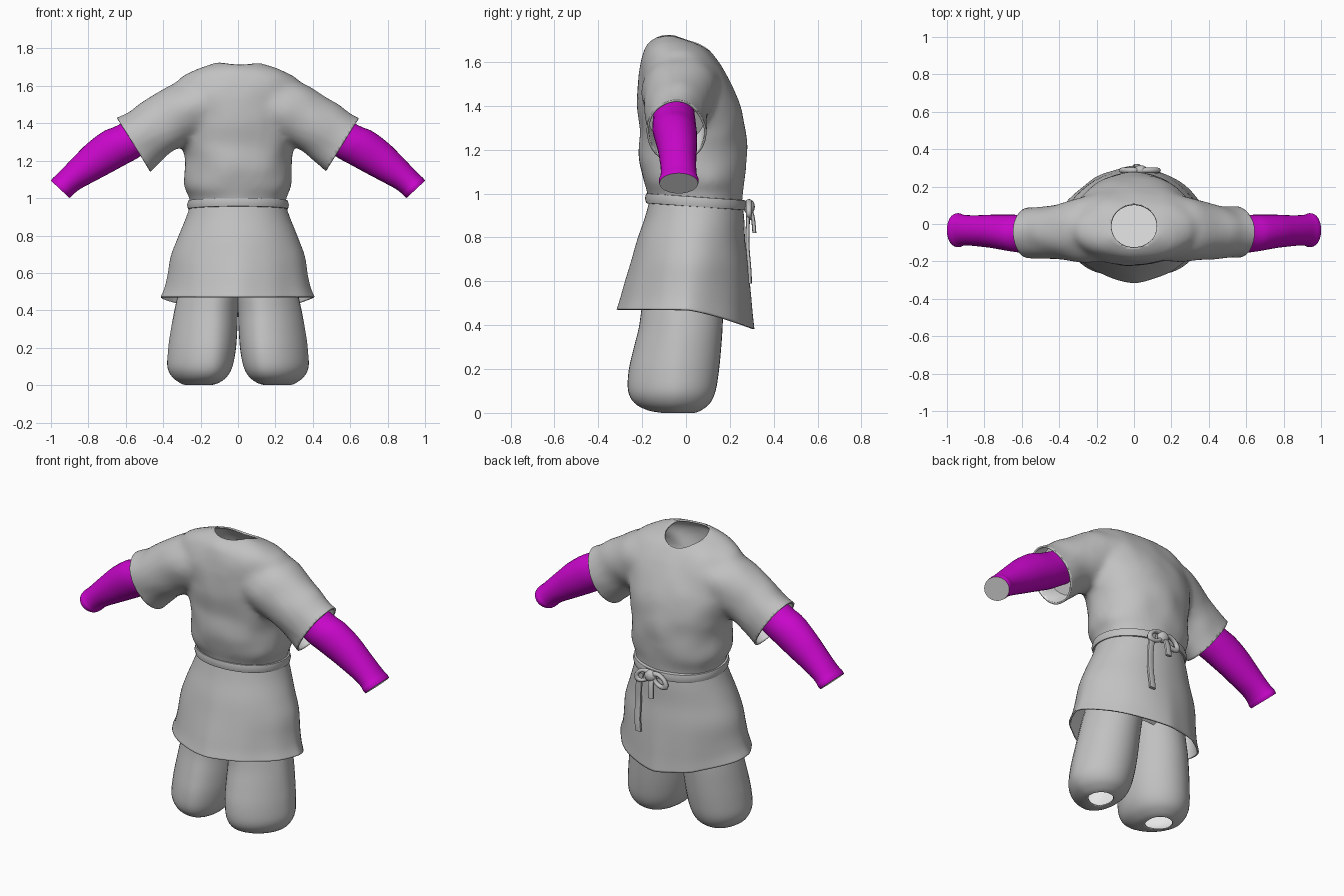
import bpy, bmesh, math
from mathutils import Vector, noise

if "Cube" in bpy.data.objects:
    bpy.data.objects.remove(bpy.data.objects["Cube"])


def material(name, rgb):
    m = bpy.data.materials.new(name)
    m.diffuse_color = (*rgb, 1)
    m.use_nodes = True
    m.node_tree.nodes["Principled BSDF"].inputs["Base Color"].default_value = m.diffuse_color
    return m


GREY = material("cloth grey", (0.535, 0.535, 0.535))
PALE = material("pale grey", (0.8, 0.8, 0.8))
MAGENTA = material("magenta", (0.58, 0.002, 0.59))


def refine(rows, n=4):
    """Catmull-Rom interpolation of a table of section sizes."""
    out = []
    for i in range(len(rows) - 1):
        a, b, c, d = (rows[max(i - 1, 0)], rows[i], rows[i + 1], rows[min(i + 2, len(rows) - 1)])
        for k in range(n):
            t = k / n
            out.append([0.5 * (2 * q + (r - p) * t + (2 * p - 5 * q + 4 * r - s) * t * t
                               + (3 * q - p - 3 * r + s) * t ** 3)
                        for p, q, r, s in zip(a, b, c, d)])
    return out + [list(rows[-1])]


def unit(n, front=2.0, back=None):
    """Points of a unit superellipse, with its own roundness front and back."""
    pts = []
    for i in range(n):
        a = 2 * math.pi * i / n
        c, s = math.cos(a), math.sin(a)
        e = 2 / (front if s < 0 or back is None else back)
        pts.append((math.copysign(abs(c) ** e, c), math.copysign(abs(s) ** e, s)))
    return pts


def level_ring(z, x0, x1, y0, y1, n=48, front=2.1, back=None):
    return [Vector(((x0 + x1) / 2 + (x1 - x0) / 2 * u, (y0 + y1) / 2 + (y1 - y0) / 2 * v, z))
            for u, v in unit(n, front, back)]


def arm_ring(x, z, half, yc, yh, side, slope=0.62, n=32):
    """Section across an arm that slopes down and outward."""
    up = Vector((math.sin(slope), 0, math.cos(slope)))
    pts = [Vector((x, yc, z)) + up * (half * v) + Vector((0, yh * u, 0)) for u, v in unit(n)]
    return [Vector((side * q.x, q.y, q.z)) for q in pts]


def shade(ob):
    bpy.ops.object.select_all(action='DESELECT')
    bpy.context.view_layer.objects.active = ob
    ob.select_set(True)
    bpy.ops.object.shade_smooth_by_angle(angle=math.radians(50))


def loft(name, rings, mat, caps=(False, False), cap_mat=None):
    bm = bmesh.new()
    vs = [[bm.verts.new(p) for p in r] for r in rings]
    n = len(rings[0])
    for a, b in zip(vs, vs[1:]):
        for i in range(n):
            bm.faces.new((a[i], a[(i + 1) % n], b[(i + 1) % n], b[i]))
    for on, ring in zip(caps, (vs[0][::-1], vs[-1])):
        if on:
            bm.faces.new(ring).material_index = 1 if cap_mat else 0
    bmesh.ops.recalc_face_normals(bm, faces=bm.faces)
    me = bpy.data.meshes.new(name)
    bm.to_mesh(me)
    bm.free()
    ob = bpy.data.objects.new(name, me)
    bpy.context.collection.objects.link(ob)
    me.materials.append(mat)
    if cap_mat:
        me.materials.append(cap_mat)
    shade(ob)
    return ob


def add_lining(ob, thickness=0.01):
    """Thin pale inner layer behind the cloth."""
    ob.data.materials.append(PALE)
    m = ob.modifiers.new("lining", 'SOLIDIFY')
    m.thickness = thickness
    m.offset = -1
    m.material_offset = 1


# Shirt: torso rows are z, half width, front y, back y
torso = [(0.90, 0.25, -0.165, 0.252), (0.97, 0.252, -0.166, 0.255), (1.02, 0.26, -0.176, 0.262),
         (1.07, 0.287, -0.195, 0.268), (1.15, 0.286, -0.21, 0.272), (1.22, 0.283, -0.212, 0.275),
         (1.30, 0.302, -0.212, 0.27), (1.40, 0.325, -0.217, 0.25), (1.50, 0.345, -0.22, 0.21),
         (1.58, 0.345, -0.212, 0.17), (1.645, 0.315, -0.192, 0.125), (1.69, 0.235, -0.172, 0.072),
         (1.715, 0.165, -0.145, 0.01), (1.732, 0.115, -0.115, -0.04)]
shirt = loft("shirt", [level_ring(z, -w, w, f, b) for z, w, f, b in refine(torso)], GREY, (True, True))

# Sleeve rows are x, z, half height, y centre, half depth
sleeve = [(0.16, 1.505, 0.18, -0.02, 0.18), (0.25, 1.478, 0.172, -0.025, 0.175),
          (0.34, 1.437, 0.165, -0.035, 0.158), (0.435, 1.387, 0.156, -0.043, 0.142),
          (0.50, 1.337, 0.157, -0.045, 0.137), (0.56, 1.295, 0.167, -0.045, 0.136),
          (0.64, 1.24, 0.18, -0.045, 0.137)]
parts = [loft("sleeve", [arm_ring(*r, s) for r in refine(sleeve)], GREY, (True, True)) for s in (1, -1)]

# Fuse sleeves and torso into one soft garment
bpy.ops.object.select_all(action='DESELECT')
for ob in parts + [shirt]:
    ob.select_set(True)
bpy.context.view_layer.objects.active = shirt
bpy.ops.object.join()
fuse = shirt.modifiers.new("fuse", 'REMESH')
fuse.mode = 'VOXEL'
fuse.voxel_size = 0.018
soften = shirt.modifiers.new("soften", 'SMOOTH')
soften.factor = 0.5
soften.iterations = 8
for m in ("fuse", "soften"):
    bpy.ops.object.modifier_apply(modifier=m)

# Light cloth folds
bm = bmesh.new()
bm.from_mesh(shirt.data)
bm.normal_update()
for v, nrm in [(v, v.normal.copy()) for v in bm.verts]:
    v.co += nrm * (0.002 + 0.009 * noise.noise(v.co * 7.0))
bm.to_mesh(shirt.data)
bm.free()

# Round neck opening sunk straight down into the shoulders
NX, NY, NC = 0.122, 0.118, -0.01
cutter = loft("neck_cutter", [level_ring(z, -NX, NX, NC - NY, NC + NY, 48, 2) for z in (1.45, 2.0)],
              GREY, (True, True))
cutter.hide_render = True
neck = shirt.modifiers.new("neck", 'BOOLEAN')
neck.operation = 'DIFFERENCE'
neck.solver = 'EXACT'
neck.object = cutter
bpy.context.view_layer.objects.active = shirt
bpy.ops.object.modifier_apply(modifier="neck")
bpy.data.objects.remove(cutter)

# Open the neck, waist and cuffs
bm = bmesh.new()
bm.from_mesh(shirt.data)
pit = [f for f in bm.faces if all(v.co.z > 1.4 and (v.co.x / NX) ** 2 + ((v.co.y - NC) / NY) ** 2 < 1.004
                                  for v in f.verts)]
bmesh.ops.delete(bm, geom=pit, context='FACES')
cuts = [((0, 0, 0.97), (0, 0, -1))]
cuts += [((s * 0.557, 0, 1.295), (s * 0.85, 0, -0.53)) for s in (1, -1)]
for co, no in cuts:
    bmesh.ops.bisect_plane(bm, geom=bm.verts[:] + bm.edges[:] + bm.faces[:], plane_co=co,
                           plane_no=Vector(no).normalized(), clear_outer=True)
bm.to_mesh(shirt.data)
bm.free()
shirt.data.materials.clear()
shirt.data.materials.append(GREY)
shade(shirt)
add_lining(shirt)

# Skirt: flared, pointed front and back, with the hem dipping at the back
skirt = [(0.482, 0.412, -0.316, 0.31), (0.53, 0.392, -0.30, 0.304), (0.60, 0.376, -0.28, 0.297),
         (0.70, 0.36, -0.25, 0.285), (0.80, 0.322, -0.222, 0.27), (0.90, 0.28, -0.188, 0.265),
         (0.98, 0.252, -0.166, 0.256)]
rings = []
for z, w, f, b in refine(skirt):
    low = max(0.0, (0.98 - z) / 0.5)
    ring = level_ring(z, -w, w, f, b, 72, 2.1 - 0.5 * low, 2.1 - 0.45 * low)
    for p in ring:
        k = 1 + 0.03 * low * noise.noise(Vector((p.x * 7, p.y * 7, z * 2)))
        p.x, p.y = p.x * k, p.y * k
        p.z -= 0.085 * low ** 2 * max(0.0, p.y / 0.3) ** 1.3
    rings.append(ring)
add_lining(loft("skirt", rings, GREY))

# Belt: tilted band around the waist
rings = []
for out, dz in ((-0.01, -0.024), (0.012, -0.022), (0.017, 0), (0.012, 0.022), (-0.01, 0.024)):
    ring = level_ring(0, -0.255 - out, 0.255 + out, -0.17 - out, 0.26 + out, 64)
    for p in ring:
        p.z = 0.976 - 0.07 * p.y + dz
    rings.append(ring)
loft("belt", rings, GREY)


def strap(name, path, w, t):
    """Flat hanging strip along a list of points."""
    rings = [[Vector((x + w * u, y + t * v, z)) for u, v in unit(12, 4)] for x, y, z in refine(path)]
    loft(name, rings, GREY, (True, True))


# Knot at the back with a long tail, a short tail and two loops
strap("long_tail", [(0.10, 0.282, 0.95), (0.115, 0.282, 0.88), (0.12, 0.28, 0.78),
                    (0.12, 0.288, 0.68), (0.115, 0.291, 0.63), (0.113, 0.291, 0.60)], 0.019, 0.009)
strap("short_tail", [(0.03, 0.29, 0.95), (0.02, 0.305, 0.90), (0.015, 0.312, 0.83)], 0.018, 0.009)
for name, x, z, turn in (("left_loop", 0.085, 0.94, 0.5), ("right_loop", -0.025, 0.935, -0.6)):
    bpy.ops.mesh.primitive_torus_add(major_radius=0.035, minor_radius=0.014, major_segments=24,
                                     minor_segments=8, location=(x, 0.287, z),
                                     rotation=(math.pi / 2, turn, 0))
    ob = bpy.context.object
    ob.name = name
    ob.scale = (1.3, 0.8, 1)
    ob.data.materials.append(GREY)
    shade(ob)
bpy.ops.mesh.primitive_uv_sphere_add(segments=16, ring_count=10, location=(0.035, 0.288, 0.95))
knot = bpy.context.object
knot.name = "knot"
knot.scale = (0.036, 0.026, 0.034)
knot.data.materials.append(GREY)
shade(knot)

# Arms: rows as for the sleeves, plus the tilt of each section
arm = [(0.46, 1.39, 0.095, -0.055, 0.092), (0.59, 1.312, 0.103, -0.053, 0.1),
       (0.66, 1.278, 0.107, -0.048, 0.098), (0.75, 1.22, 0.099, -0.04, 0.09),
       (0.82, 1.168, 0.086, -0.037, 0.084), (0.885, 1.118, 0.073, -0.034, 0.081),
       (0.92, 1.087, 0.069, -0.033, 0.084), (0.938, 1.07, 0.07, -0.033, 0.091),
       (0.951, 1.057, 0.068, -0.033, 0.088)]
tilt = (0.62, 0.62, 0.62, 0.62, 0.65, 0.70, 0.76, 0.80, 0.82)
arm = [r + (t,) for r, t in zip(arm, tilt)]
# Trouser leg rows are z, inner x, outer x, front y, back y
leg = [(0.01, 0.14, 0.28, -0.11, 0.04), (0.022, 0.105, 0.312, -0.175, 0.07),
       (0.055, 0.06, 0.355, -0.235, 0.11), (0.11, 0.03, 0.38, -0.264, 0.135),
       (0.20, 0.012, 0.375, -0.262, 0.15), (0.30, 0.004, 0.36, -0.24, 0.16),
       (0.40, 0.0, 0.342, -0.215, 0.167), (0.50, -0.01, 0.32, -0.20, 0.17),
       (0.62, -0.02, 0.29, -0.17, 0.18)]
for s, side in ((1, "right"), (-1, "left")):
    loft(side + "_arm", [arm_ring(*r[:5], s, r[5]) for r in refine(arm)], MAGENTA, (False, True), PALE)
    rings = [level_ring(z, s * a, s * b, f, k, 40, 2.0) for z, a, b, f, k in refine(leg)]
    for p in (p for r in rings for p in r):
        # Knees turn slightly inward, trimming the outer front corner
        p.x -= s * 0.05 * max(0.0, -(p.y + 0.05) / 0.2) * min(1, p.x * s / 0.2)
    add_lining(loft(side + "_trouser_leg", rings, GREY), 0.006)
    # Pale web closing the sleeve around the upper arm
    web = [arm_ring(0.47, 1.36, h, -0.045, w, s) for h, w in ((0.145, 0.13), (0.04, 0.04))]
    loft(side + "_sleeve_lining", web, PALE, (False, True))

# Trouser seat hidden under the skirt
seat = [(0.50, 0.22, -0.13, 0.12), (0.56, 0.29, -0.17, 0.165), (0.65, 0.285, -0.17, 0.185),
        (0.80, 0.25, -0.15, 0.195), (0.93, 0.22, -0.13, 0.20)]
loft("trouser_seat", [level_ring(z, -w, w, f, b) for z, w, f, b in refine(seat)], GREY,
     (False, True), PALE)

# Settle the model on the ground
bpy.context.view_layer.update()
objs = [o for o in bpy.context.scene.objects if o.type == 'MESH']
low = min((o.matrix_world @ v.co).z for o in objs for v in o.data.vertices)
for o in objs:
    o.location.z -= low
